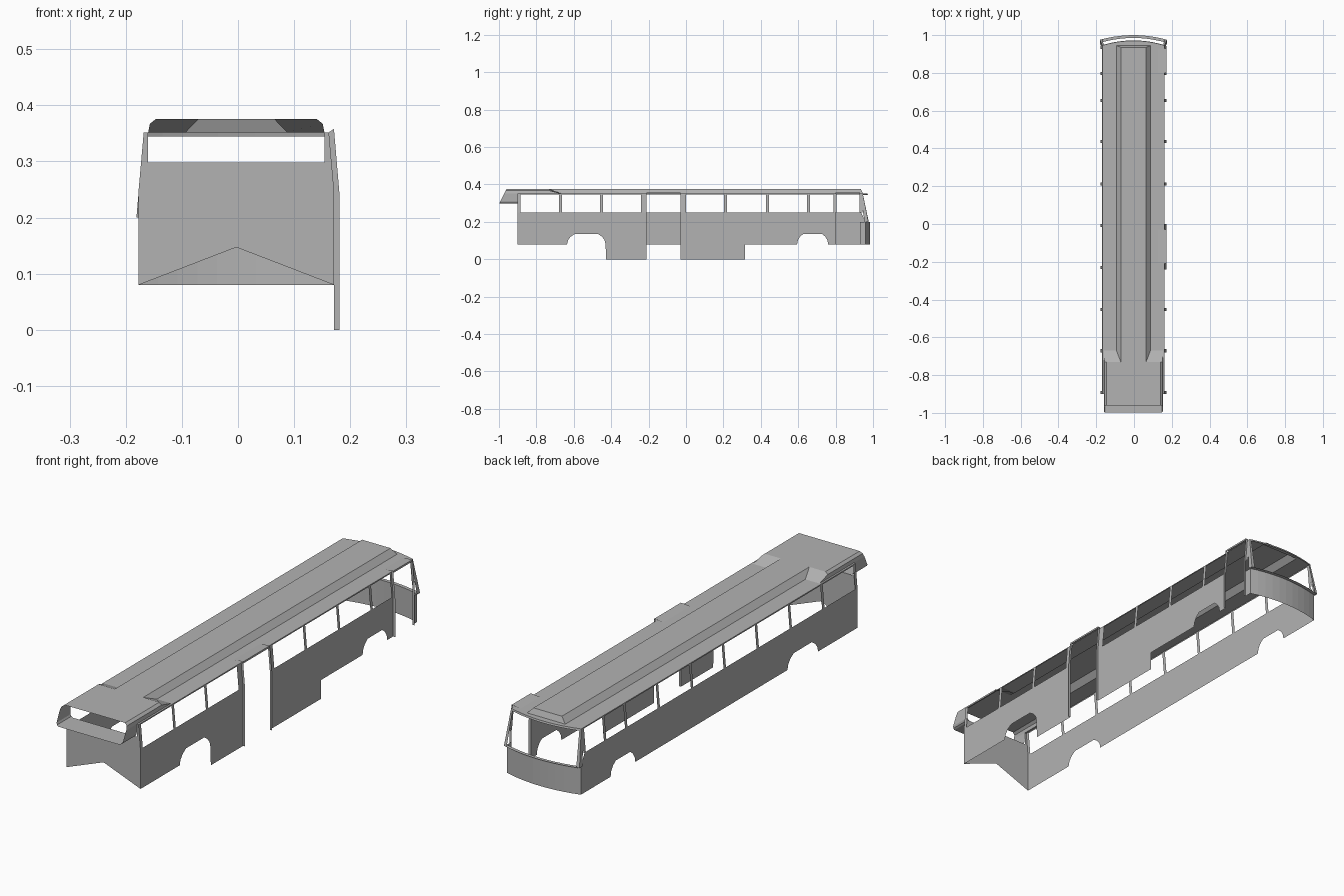
import bpy
import bmesh
import math

if "Cube" in bpy.data.objects:
    bpy.data.objects.remove(bpy.data.objects["Cube"], do_unlink=True)

MID = -0.003                                    # body centre line
WALL, EDGE, BASE, CREST = 0.174, 0.165, 0.09, 0.067   # half widths
SILL, EAVE, TOP, HEM = 0.25, 0.352, 0.376, 0.08       # heights
NOSE, TAIL = -0.9, 0.945                        # body ends
DOORS = ((-0.21, -0.03, 0), (0.80, 0.93, HEM))  # start, end, floor

paint = bpy.data.materials.new("plain grey")
paint.use_nodes = True
grey = (0.45, 0.45, 0.45, 1)
paint.diffuse_color = grey
paint.node_tree.nodes["Principled BSDF"].inputs["Base Color"].default_value = grey


def sheet(name, faces):
    """Join polygons into one thin panel object."""
    bm = bmesh.new()
    for face in faces:
        bm.faces.new([bm.verts.new((x + MID, y, z)) for x, y, z in face])
    bmesh.ops.remove_doubles(bm, verts=bm.verts, dist=0.0004)
    bmesh.ops.recalc_face_normals(bm, faces=bm.faces)
    mesh = bpy.data.meshes.new(name)
    bm.to_mesh(mesh)
    bm.free()
    mesh.materials.append(paint)
    obj = bpy.data.objects.new(name, mesh)
    bpy.context.collection.objects.link(obj)
    return obj


def loft(a, b):
    """Quads between two rows of points."""
    return [(a[i], a[i + 1], b[i + 1], b[i]) for i in range(len(a) - 1)]


def mirrored(faces):
    return faces + [[(-x, y, z) for x, y, z in f] for f in faces]


def arch(start, end, peak=0.136, steps=10):
    """Flat-topped wheel arch outline."""
    half, mid = (end - start) / 2, (start + end) / 2
    points = []
    for i in range(steps + 1):
        c = math.cos(math.pi * (1 - i / steps))
        s = math.sin(math.pi * i / steps)
        points.append((mid + half * c, HEM + (peak - HEM) * min(1, s * 1.25)))
    return points


def lean(z):
    """Half width of the side at a height: upright, then leaning in."""
    return WALL - (WALL - EDGE) * max(0, z - SILL) / (EAVE - SILL)


def side_face(side, outline):
    return [(side * lean(z), y, z) for y, z in outline]


def box(y0, y1, z0, z1):
    return [(y0, z0), (y1, z0), (y1, z1), (y0, z1)]


# Side walls below the windows
front_arch, rear_arch = arch(-0.636, -0.43), arch(0.594, 0.76)
REAR = 0.96
right_wall = [(NOSE, HEM)] + front_arch + rear_arch + [(REAR, HEM), (REAR, 0.2), (0.935, SILL), (NOSE, SILL)]
sheet("plain_side_wall", [side_face(-1, right_wall)])

d0, d1 = DOORS
front_part = [(NOSE, HEM)] + front_arch + [(-0.427, 0), (d0[0], 0), (d0[0], SILL), (NOSE, SILL)]
rear_part = [(d0[1], 0), (0.315, 0), (0.315, HEM)] + rear_arch + [(d1[0], HEM), (d1[0], SILL), (d0[1], SILL)]
tail_post = box(d1[1], REAR, HEM, 0.2)
sheet("door_side_wall", [side_face(1, p) for p in (front_part, rear_part, tail_post)])

# Window pillars and the rail above the windows
pillars = [-0.893, -0.671, -0.452, -0.23, -0.008, 0.212, 0.436, 0.655, 0.797, 0.935]
for side, label in ((-1, "plain"), (1, "door")):
    faces = []
    for y in pillars:
        y0, y1 = y - 0.008, y + 0.008
        if side > 0 and abs(y + 0.12) < 0.13:
            y0, y1 = (-0.24, d0[0]) if y < -0.1 else (d0[1], 0)
        faces.append(side_face(side, box(y0, y1, SILL, EAVE)))
    spans = [(NOSE, TAIL)] if side < 0 else [(NOSE, d0[0]), (d0[1], d1[0])]
    faces += [side_face(side, box(a, b, EAVE - 0.005, EAVE)) for a, b in spans]
    sheet(label + "_side_pillars", faces)

# Door jambs, headers and the raised flaps over the doors
OUT, LIP = 0.184, 0.174
for number, (y0, y1, floor) in enumerate(DOORS):
    faces = []
    for y in (y0, y1):
        faces.append([(WALL, y, floor), (OUT, y, floor), (OUT, y, SILL - 0.01),
                      (LIP, y, EAVE + 0.006), (EDGE, y, EAVE), (WALL, y, SILL)])
    low, high = EAVE - 0.002, EAVE + 0.006
    faces.append([(0.13, y0, EAVE + 0.002), (0.13, y1, EAVE + 0.002), (LIP, y1, high), (LIP, y0, high)])
    faces.append([(LIP, y0, low), (LIP, y1, low), (LIP, y1, high), (LIP, y0, high)])
    sheet(("middle" if number == 0 else "rear") + "_door_frame", faces)

# Roof sides and the raised centre with its end cap
RAMP, CAP = -0.67, -0.73
VISOR = 0.157
sides = [[(BASE, RAMP, EAVE), (EDGE, RAMP, EAVE), (EDGE, TAIL, EAVE), (BASE, TAIL, EAVE)],
         [(VISOR, NOSE, EAVE), (EDGE, NOSE, EAVE), (EDGE, RAMP, EAVE), (VISOR, RAMP, EAVE)]]
sheet("roof_sides", mirrored(sides))
END = TAIL - 0.01
profile_front = [(-BASE, RAMP, EAVE), (-CREST, CAP, TOP), (CREST, CAP, TOP), (BASE, RAMP, EAVE)]
profile_back = [(-BASE, TAIL, EAVE), (-CREST, END, TOP), (CREST, END, TOP), (BASE, TAIL, EAVE)]
sheet("raised_roof", loft(profile_front, profile_back) + [profile_back])

# Front cap: open visor tube, roof part and rear ramps
half = [(0, TOP), (0.143, TOP), (0.154, 0.367), (VISOR, EAVE),
        (0.156, 0.31), (0.152, 0.302), (0.144, 0.298), (0, 0.298)]


def visor_front(z):
    return -0.96 - (TOP - z) / 2


tube = loft([(x, visor_front(z), z) for x, z in half], [(x, NOSE, z) for x, z in half])
roof = loft([(x, NOSE, z) for x, z in half[:4]],
            [(x, RAMP if z == EAVE else CAP, z) for x, z in half[:4]])
ramp = [[(CREST, CAP, TOP), (half[1][0], CAP, TOP), (half[2][0], CAP, half[2][1]),
         (VISOR, RAMP, EAVE), (BASE, RAMP, EAVE)]]
sheet("front_visor", mirrored(tube + roof + ramp))

# Front panel with the peaked lower edge
panel = [(0, 0.147), (WALL, HEM), (WALL, SILL), (EDGE, EAVE), (VISOR, EAVE), (VISOR, 0.298), (0, 0.298)]
sheet("front_panel", mirrored([[(x, NOSE, z) for x, z in panel]]))


# Bowed rear end
def bow(width, y, z, bulge=0.025, steps=10):
    row = []
    for i in range(steps + 1):
        t = 2 * i / steps - 1
        row.append((t * width, y + bulge * (1 - t * t), z))
    return row


WING = 0.178
LEDGE = 0.2
sheet("rear_panel", loft(bow(WALL, REAR, HEM), bow(WALL, REAR, LEDGE)))
sheet("rear_ledge", loft(bow(WALL, REAR, LEDGE), bow(WING, 0.975, LEDGE)))
sheet("rear_roof_edge", loft(bow(EDGE, TAIL, EAVE, 0), bow(EDGE, TAIL, EAVE))
      + loft(bow(EDGE, TAIL, EAVE), bow(EDGE, TAIL + 0.002, EAVE - 0.008)))

# Slanted rear corner pillars
wing = [[(EDGE, 0.93, EAVE), (EDGE, TAIL, EAVE), (WING, 0.975, LEDGE), (WING, 0.955, LEDGE)],
        [(EDGE, TAIL, EAVE), (EDGE - 0.008, TAIL, EAVE), (WALL - 0.01, 0.977, LEDGE), (WING, 0.975, LEDGE)]]
sheet("rear_corner_pillars", mirrored(wing))
